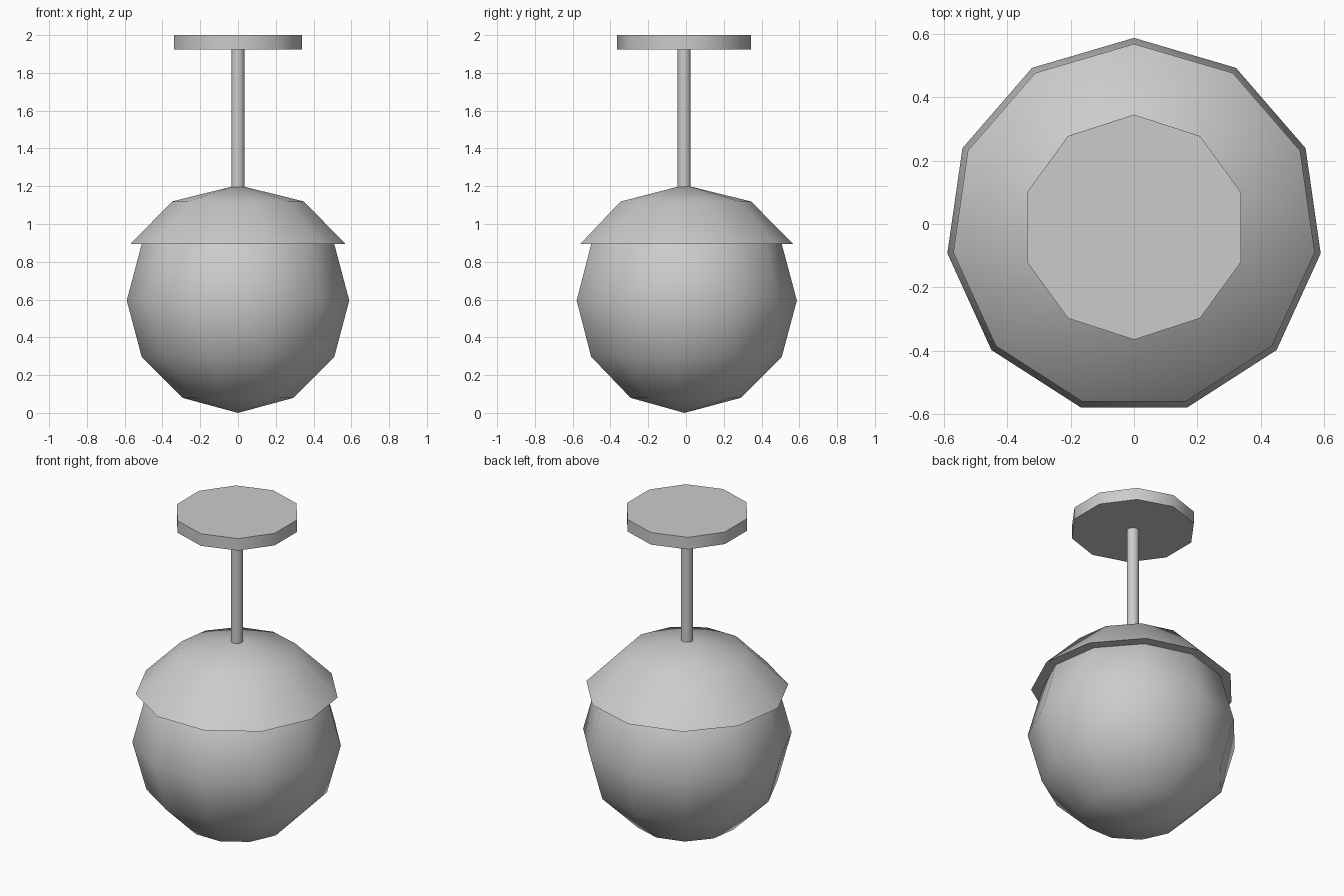
import bpy, bmesh, math

if "Cube" in bpy.data.objects:
    bpy.data.objects.remove(bpy.data.objects["Cube"], do_unlink=True)

grey = bpy.data.materials.new("plain grey")
grey.use_nodes = True
colour = (0.6, 0.6, 0.6, 1)
grey.diffuse_color = colour
grey.node_tree.nodes["Principled BSDF"].inputs["Base Color"].default_value = colour


def lathe(name, profile, sides, y):
    """Turn a bottom-to-top (radius, z) profile about z; open ends are capped."""
    bm = bmesh.new()
    rings = []
    for r, z in profile:
        if r < 1e-5:
            rings.append([bm.verts.new((0, 0, z))] * sides)
            continue
        angles = [math.pi / 2 + math.tau * i / sides for i in range(sides)]
        rings.append([bm.verts.new((r * math.cos(a), r * math.sin(a), z)) for a in angles])
    for low, high in zip(rings, rings[1:]):
        for i in range(sides):
            j = (i + 1) % sides
            corners = [low[i], low[j], high[j], high[i]]
            bm.faces.new(list(dict.fromkeys(corners)))
    for ring in (rings[0], rings[-1]):
        if ring[0] != ring[1]:
            bm.faces.new(ring)
    bmesh.ops.recalc_face_normals(bm, faces=bm.faces)
    mesh = bpy.data.meshes.new(name)
    bm.to_mesh(mesh)
    bm.free()
    mesh.materials.append(grey)
    obj = bpy.data.objects.new(name, mesh)
    obj.location.y = y
    bpy.context.collection.objects.link(obj)
    bpy.ops.object.select_all(action="DESELECT")
    obj.select_set(True)
    bpy.context.view_layer.objects.active = obj
    bpy.ops.object.shade_smooth_by_angle(angle=math.radians(50))
    return obj


# Round globe with six bands
R = 0.595
globe = [(R * math.sin(math.pi * k / 6), R - R * math.cos(math.pi * k / 6)) for k in range(7)]
lathe("globe", globe, 11, -0.008)

# Domed cap over the globe
lathe("shade", [(0.576, 0.893), (0.353, 1.119), (0, 1.206)], 11, -0.008)

# Hanging rod and ceiling plate
lathe("stem", [(0.035, 1.19), (0.035, 1.94)], 12, -0.01)
lathe("ceiling_plate", [(0.355, 1.925), (0.355, 2.0)], 10, -0.01)
